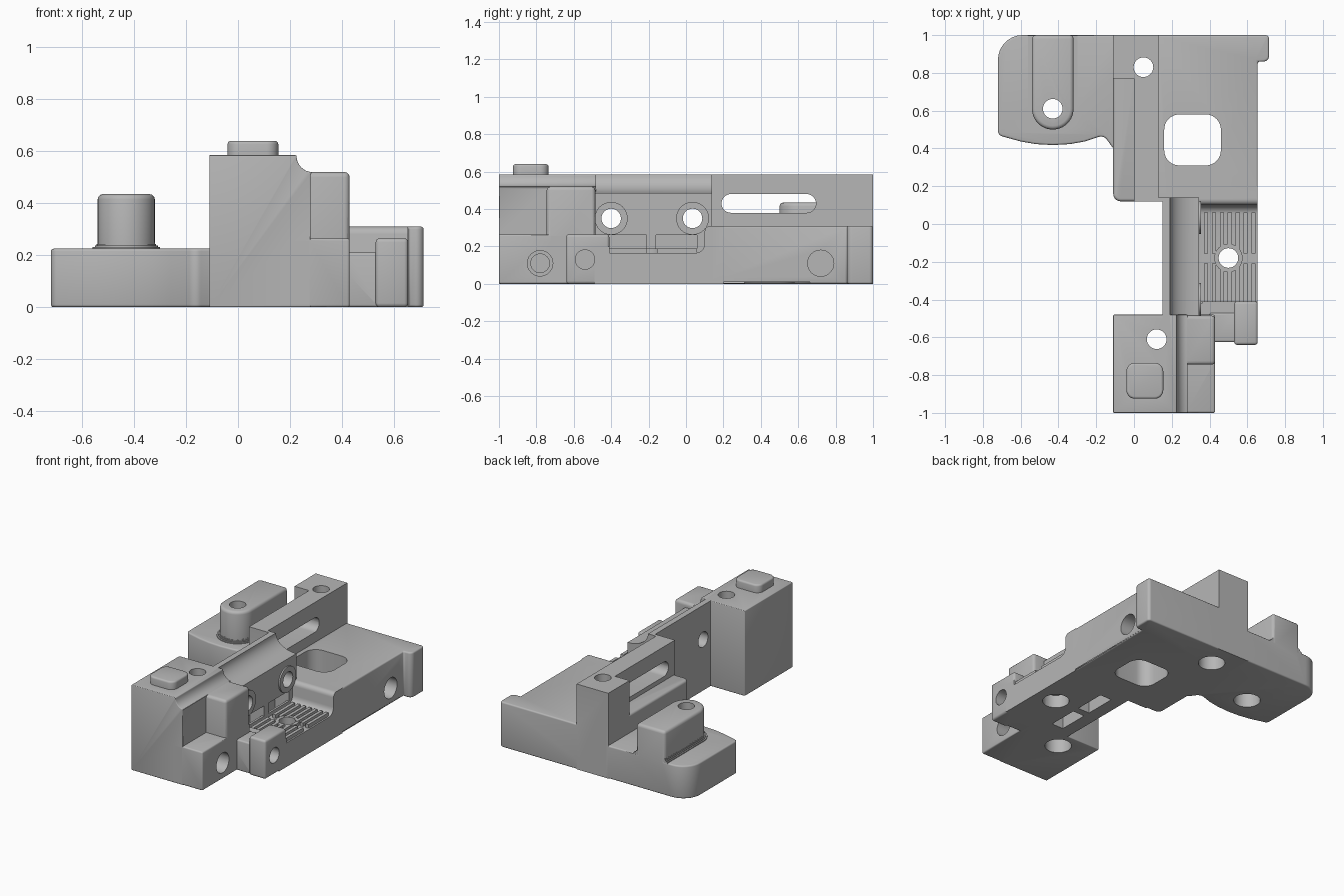
import bpy, bmesh, math
from mathutils import Vector

if "Cube" in bpy.data.objects:
    bpy.data.objects.remove(bpy.data.objects["Cube"])

grey = bpy.data.materials.new("plain_grey")
grey.use_nodes = True
tone = (0.47, 0.47, 0.47, 1)
grey.diffuse_color = tone
grey.node_tree.nodes["Principled BSDF"].inputs["Base Color"].default_value = tone


def rounded(points, steps=8):
    """Outline whose points may carry a third value, the corner radius."""
    out = []
    n = len(points)
    for i, p in enumerate(points):
        c = Vector(p[:2])
        if len(p) < 3:
            out.append(c)
            continue
        a = (Vector(points[i - 1][:2]) - c).normalized()
        b = (Vector(points[(i + 1) % n][:2]) - c).normalized()
        half = a.angle(b) / 2
        reach = p[2] / math.tan(half)
        centre = c + (a + b).normalized() * p[2] / math.sin(half)
        start, end = c + a * reach - centre, c + b * reach - centre
        turn = start.angle_signed(end)
        for k in range(steps + 1):
            t = -turn * k / steps
            out.append(centre + Vector((start.x * math.cos(t) - start.y * math.sin(t),
                                        start.x * math.sin(t) + start.y * math.cos(t))))
    return out


def prism(name, outline, lo, hi, axis="z", bevel=0.0):
    place = {"z": lambda p, t: (p[0], p[1], t),
             "x": lambda p, t: (t, p[0], p[1]),
             "y": lambda p, t: (p[0], t, p[1])}[axis]
    bm = bmesh.new()
    low = [bm.verts.new(place(p, lo)) for p in outline]
    high = [bm.verts.new(place(p, hi)) for p in outline]
    n = len(low)
    bm.faces.new(low)
    bm.faces.new(high[::-1])
    for i in range(n):
        bm.faces.new((low[i], high[i], high[(i + 1) % n], low[(i + 1) % n]))
    bmesh.ops.recalc_face_normals(bm, faces=bm.faces)
    mesh = bpy.data.meshes.new(name)
    bm.to_mesh(mesh)
    bm.free()
    mesh.materials.append(grey)
    ob = bpy.data.objects.new(name, mesh)
    bpy.context.collection.objects.link(ob)
    if bevel:
        mod = ob.modifiers.new("soft_edges", "BEVEL")
        mod.width, mod.segments = bevel, 3
        mod.limit_method, mod.angle_limit = "ANGLE", math.radians(40)
        apply(ob, mod)
    return ob


def apply(ob, mod):
    with bpy.context.temp_override(object=ob, active_object=ob, selected_objects=[ob]):
        bpy.ops.object.modifier_apply(modifier=mod.name)


def rect(x0, x1, y0, y1, r=0):
    pts = [(x0, y0), (x1, y0), (x1, y1), (x0, y1)]
    return rounded([p + (r,) for p in pts]) if r else pts


def circle(x, y, r, n=32):
    return [(x + r * math.cos(math.tau * k / n), y + r * math.sin(math.tau * k / n)) for k in range(n)]


def arc(cx, cy, rx, ry, a0, a1, n=10):
    return [(cx + rx * math.cos(math.radians(a0 + (a1 - a0) * k / n)),
             cy + ry * math.sin(math.radians(a0 + (a1 - a0) * k / n))) for k in range(n + 1)]


def combine(body, others, operation):
    for other in others:
        mod = body.modifiers.new("join", "BOOLEAN")
        mod.operation, mod.solver, mod.object = operation, "EXACT", other
        apply(body, mod)
        bpy.data.objects.remove(other)


E = 0.01

# Rear plate with its hooked corner
plate = prism("rear_plate", rounded([(-0.1, 0.13), (0.655, 0.13), (0.655, 0.86), (0.715, 0.86, 0.03),
                                     (0.715, 1, 0.02), (-0.1, 1)]), 0, 0.31, bevel=E)

# Foot plate with a bowed front edge and the raised arm
foot = prism("foot_plate", rounded([(0, 1), (-0.72, 1, 0.13), (-0.72, 0.47, 0.03), (-0.6, 0.437),
                                    (-0.52, 0.423), (-0.43, 0.418), (-0.34, 0.423), (-0.26, 0.437),
                                    (-0.16, 0.47, 0.04), (-0.11, 0.4), (0, 0.4)]), 0, 0.225, bevel=E)
arm = prism("arm", [(-0.32, 1), (-0.54, 1)] + arc(-0.43, 0.61, 0.11, 0.11, 180, 360, 20),
            0.15, 0.435, bevel=0.02)
skirts = []
for k in range(4):
    grow = 0.025 * (1 - math.sin(math.radians(22.5 * k + 11)))
    skirts.append(prism("arm_skirt", [(-0.32 + grow, 0.998), (-0.54 - grow, 0.998)]
                        + arc(-0.43, 0.61, 0.11 + grow, 0.11 + grow, 180, 360, 20),
                        0.2, 0.231 + 0.006 * k))

# Rear wall, its shelf and the post at the end
wall = prism("rear_wall", [(0, 0.12), (0.17, 0.12), (0.17, 0.14), (0.13, 0.14), (0.13, 1),
                           (-0.11, 1), (-0.11, 0.77), (0, 0.77)], 0, 0.585)
shelf = prism("shelf", rounded([(0.1, 0.12), (0.1, 0.8), (-0.11, 0.8), (-0.11, 0.12, 0.04)]),
              0, 0.35, bevel=0.015)

# Bridge wall with a hollowed upper slope
slope = arc(0.34, 0.585, 0.15, 0.1, 180, 270)
bridge = prism("bridge_wall", [(0.15, 0), (0.4, 0), (0.4, 0.1), (0.345, 0.16), (0.345, 0.485)]
               + slope[::-1] + [(0.15, 0.585)], -0.5, 0.14, "y")
bosses = [prism("bolt_boss", circle(y, 0.35, 0.088), 0.3, 0.355, "x") for y in (-0.4, 0.035)]

# Sunken bed with ribs
bed = prism("bed", [(-0.49, 0), (0.2, 0), (0.2, 0.31)]
            + arc(0.13, 0.28, 0.03, 0.03, 90, 180, 5) + arc(0.05, 0.215, 0.05, 0.05, 0, -90, 5)
            + [(-0.41, 0.165), (-0.41, 0.2), (-0.49, 0.2)], 0.3, 0.655, "x")
ribs = [prism("bed_rib", rect(x, x + 0.022, y0, y1), 0.15, 0.19)
        for x in (0.37, 0.412, 0.454, 0.496, 0.538, 0.58, 0.622)
        for y0, y1 in ((-0.415, -0.21), (-0.155, 0.06))]
collar = prism("bed_collar", circle(0.5, -0.18, 0.075), 0.15, 0.188)

# Front block: tall part, stepped side and cap button
block = prism("front_block", [(-0.11, 0), (0.28, 0), (0.28, 0.51)]
              + arc(0.285, 0.585, 0.06, 0.065, 270, 180) + [(-0.11, 0.585)], -1, -0.48, "y", bevel=0.005)
side_low = prism("side_low", rect(0.2, 0.43, -1, -0.48), 0, 0.265, bevel=E)
side_high = prism("side_high", rect(0.2, 0.43, -0.745, -0.485), 0.1, 0.52, bevel=0.02)
button = prism("button", rect(-0.04, 0.155, -0.925, -0.735, 0.045), 0.5, 0.64, bevel=0.012)

# Side lug and its link to the block
lug = prism("lug", rect(0.53, 0.655, -0.64, -0.41), 0, 0.265, bevel=0.015)
link = prism("lug_link", rect(0.4, 0.56, -0.625, -0.47), 0, 0.21, bevel=E)

body = plate
body.name = "bracket_body"
combine(body, [foot, arm, *skirts, wall, shelf, bridge, *bosses, bed, *ribs, collar,
               block, side_low, side_high, button, lug, link], "UNION")

# Vertical bolt holes, wider from below
cutters = []
for x, y, depth in ((0.05, 0.83, 0.2), (-0.43, 0.61, 0.15), (0.5, -0.18, 0.09), (0.12, -0.61, 0.2)):
    cutters.append(prism("bolt_hole", circle(x, y, 0.052), -0.1, 0.8))
    cutters.append(prism("bolt_recess", circle(x, y, 0.085), -0.1, depth))

# Square window in the plate, long slot in the wall
cutters.append(prism("plate_window", rect(0.16, 0.46, 0.31, 0.58, 0.08), -0.1, 0.5))
cutters.append(prism("wall_slot", rect(0.19, 0.695, 0.38, 0.48, 0.0499), -0.06, 0.25, "x"))

# Cross holes through the bridge, and openings down through the floor
for y in (-0.4, 0.035):
    cutters.append(prism("cross_hole", circle(y, 0.35, 0.052), 0.1, 0.42, "x"))
for y0, y1 in ((-0.42, -0.21), (-0.16, 0.06)):
    cutters.append(prism("side_opening", rect(y0, y1, 0.19, 0.26), 0.24, 0.36, "x"))
    cutters.append(prism("floor_opening", rect(0.24, 0.33, y0, y1), -0.1, 0.22))

# Blind and through holes in the side faces
for y, z, r, x0, x1 in ((-0.78, 0.11, 0.068, 0.34, 0.5), (-0.78, 0.11, 0.05, 0.25, 0.4),
                        (-0.54, 0.13, 0.052, 0.46, 0.8), (0.72, 0.11, 0.07, 0.5, 0.8)):
    cutters.append(prism("side_hole", circle(y, z, r), x0, x1, "x"))
combine(body, cutters, "DIFFERENCE")

bpy.ops.object.select_all(action="DESELECT")
body.select_set(True)
bpy.context.view_layer.objects.active = body
bpy.ops.object.shade_smooth_by_angle(angle=math.radians(35))
